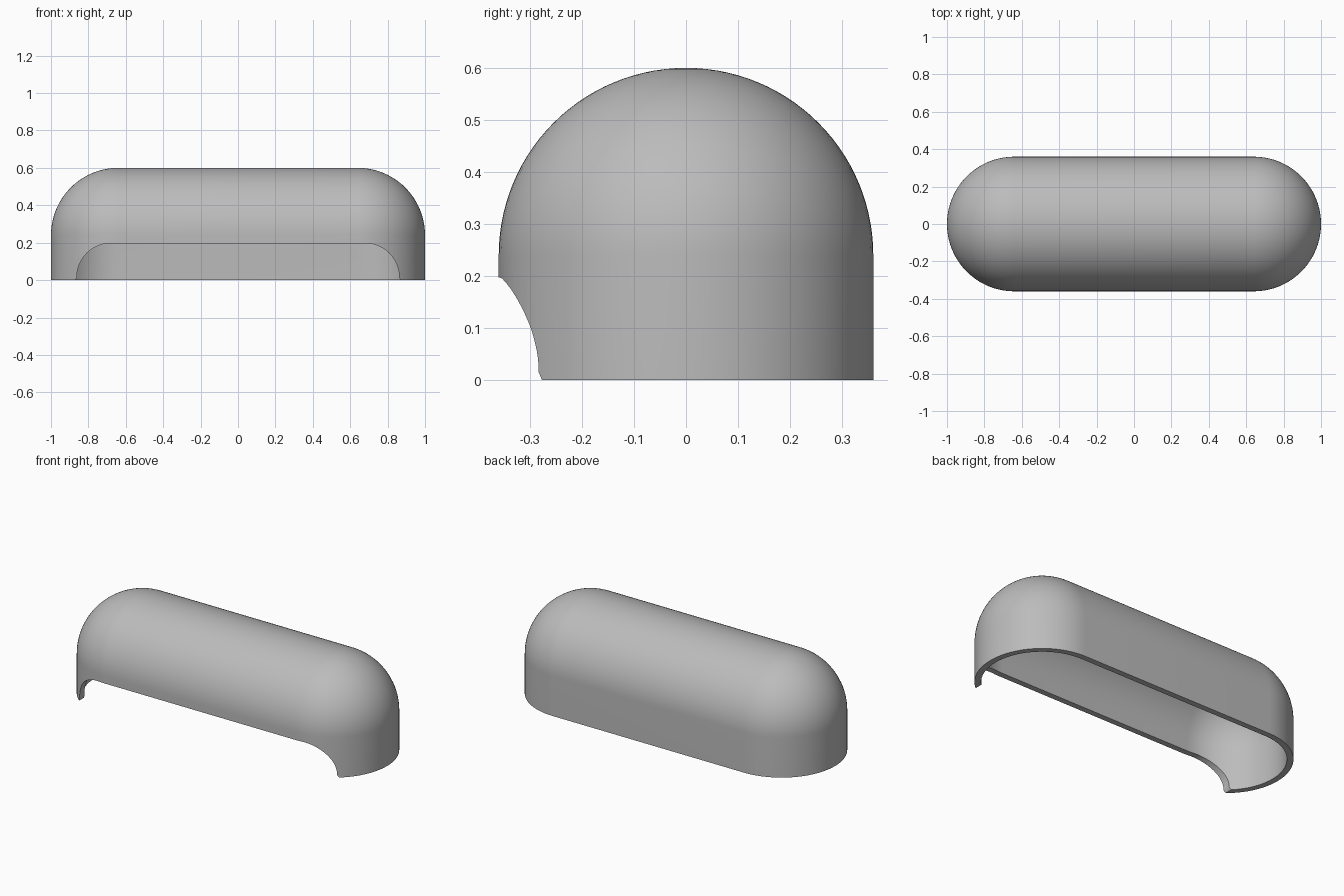
import bpy, bmesh
from math import sin, cos, pi, radians

cube = bpy.data.objects.get("Cube")
if cube:
    bpy.data.objects.remove(cube, do_unlink=True)

RADIUS, STRAIGHT, SPRING, WALL = 0.36, 0.64, 0.24, 0.035
ARC, RINGS = 40, 28

grey = bpy.data.materials.new("light grey")
grey.use_nodes = True
colour = (0.5, 0.5, 0.5, 1)
grey.diffuse_color = colour
grey.node_tree.nodes["Principled BSDF"].inputs["Base Color"].default_value = colour


def make_object(name, bm):
    bmesh.ops.recalc_face_normals(bm, faces=bm.faces)
    mesh = bpy.data.meshes.new(name)
    bm.to_mesh(mesh)
    bm.free()
    obj = bpy.data.objects.new(name, mesh)
    bpy.context.collection.objects.link(obj)
    mesh.materials.append(grey)
    return obj


def stadium(bm, r, z):
    """Ring with straight sides and half-round ends."""
    ring = []
    for side in (1, -1):
        for i in range(ARC + 1):
            a = -pi / 2 + pi * i / ARC
            ring.append(bm.verts.new((side * (STRAIGHT + r * cos(a)), side * r * sin(a), z)))
    return ring


def dome(bm, r):
    """Upright wall closed by a rounded roof; returns the bottom ring."""
    rings = [stadium(bm, r, 0)]
    for i in range(RINGS + 1):
        a = pi / 2 * i / RINGS
        rings.append(stadium(bm, r * cos(a), SPRING + r * sin(a)))
    for low, high in zip(rings, rings[1:]):
        bridge(bm, low, high)
    return rings[0]


def bridge(bm, a, b):
    n = len(a)
    for i in range(n):
        j = (i + 1) % n
        bm.faces.new((a[i], a[j], b[j], b[i]))


# Hollow shell: outer dome, inner dome and the bottom rim
bm = bmesh.new()
bridge(bm, dome(bm, RADIUS), dome(bm, RADIUS - WALL))
bmesh.ops.remove_doubles(bm, verts=bm.verts, dist=1e-5)
shell = make_object("shell", bm)

# Cutter for the wide front opening with rounded upper corners
bm = bmesh.new()
corner_x, corner_z, corner_r = 0.68, 0.015, 0.182
outline = [(0.87, -0.1), (0.87, 0)]
outline += [(corner_x + corner_r * cos(a), corner_z + corner_r * sin(a))
            for a in (pi / 2 * i / 20 for i in range(21))]
outline += [(-x, z) for x, z in reversed(outline)]
face = bm.faces.new([bm.verts.new((x, -0.6, z)) for x, z in outline])
extruded = bmesh.ops.extrude_face_region(bm, geom=[face])["geom"]
bmesh.ops.translate(bm, vec=(0, 0.6, 0), verts=[v for v in extruded if isinstance(v, bmesh.types.BMVert)])
cutter = make_object("opening_cutter", bm)
cutter.hide_render = True

# Cut the opening and smooth the shell
cut = shell.modifiers.new("front opening", 'BOOLEAN')
cut.operation = 'DIFFERENCE'
cut.solver = 'EXACT'
cut.object = cutter
bpy.ops.object.select_all(action='DESELECT')
shell.select_set(True)
bpy.context.view_layer.objects.active = shell
bpy.ops.object.modifier_apply(modifier=cut.name)
bpy.data.objects.remove(cutter, do_unlink=True)
bpy.ops.object.shade_smooth_by_angle(angle=radians(35))
